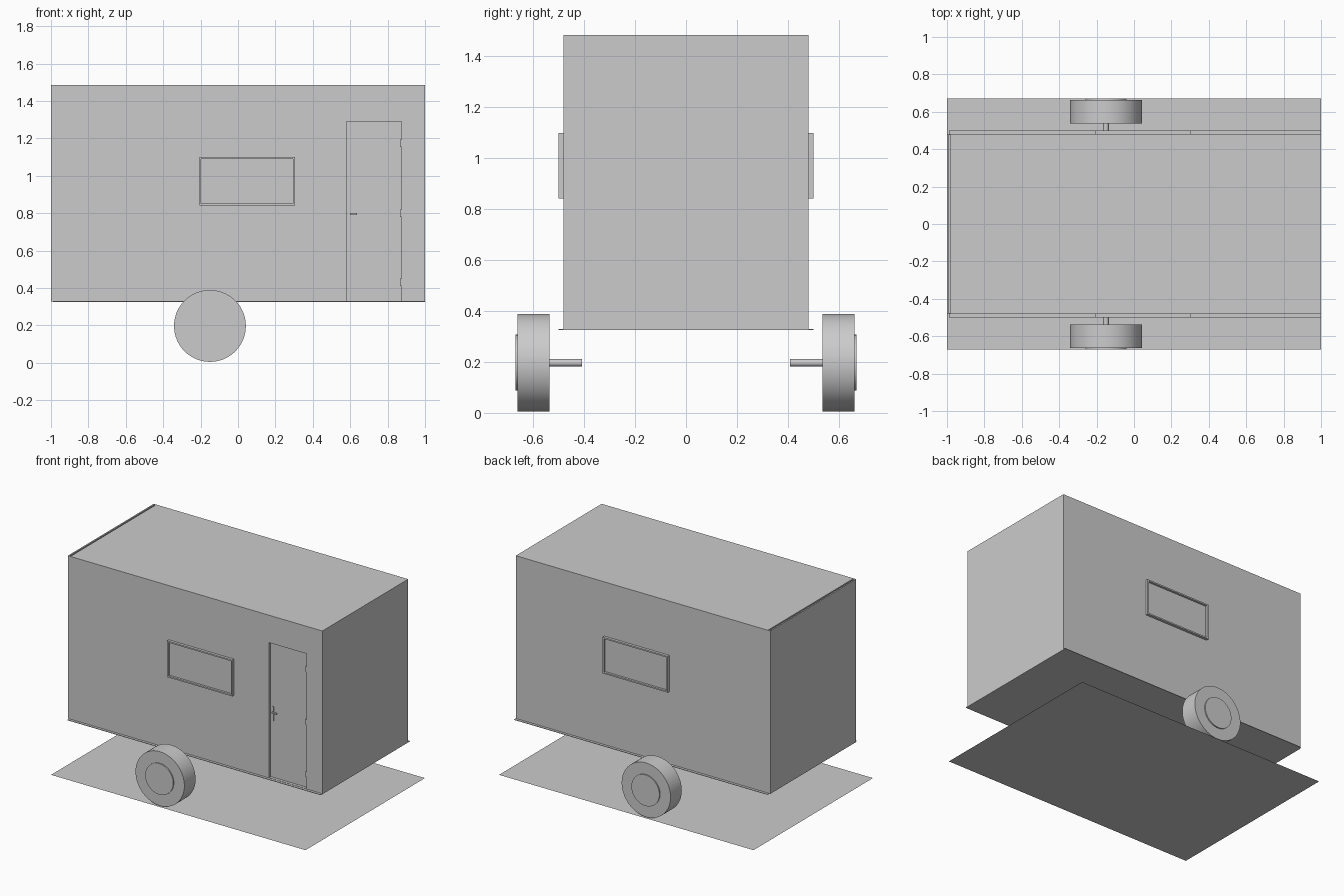
import bpy, math

if "Cube" in bpy.data.objects:
    bpy.data.objects.remove(bpy.data.objects["Cube"])

grey = bpy.data.materials.new("plain_grey")
grey.use_nodes = True
GREY = (0.6, 0.6, 0.6, 1)
grey.diffuse_color = GREY
grey.node_tree.nodes["Principled BSDF"].inputs["Base Color"].default_value = GREY


def box(name, low, high):
    """Box between two opposite corners."""
    centre = [(a + b) / 2 for a, b in zip(low, high)]
    bpy.ops.mesh.primitive_cube_add(size=1, location=centre)
    ob = bpy.context.object
    ob.name = name
    ob.scale = [b - a for a, b in zip(low, high)]
    bpy.ops.object.transform_apply(location=False, rotation=False, scale=True)
    ob.data.materials.append(grey)
    return ob


def disc(name, radius, x, z, y0, y1, bevel=0):
    """Cylinder lying along y."""
    bpy.ops.mesh.primitive_cylinder_add(
        vertices=64, radius=radius, depth=abs(y1 - y0),
        location=(x, (y0 + y1) / 2, z), rotation=(math.pi / 2, 0, 0))
    ob = bpy.context.object
    ob.name = name
    ob.data.materials.append(grey)
    bpy.ops.object.shade_smooth_by_angle()
    return ob


def cut(target, cutter):
    mod = target.modifiers.new("cut", "BOOLEAN")
    mod.operation = "DIFFERENCE"
    mod.solver = "EXACT"
    mod.object = cutter
    cutter.hide_render = True
    cutter.hide_set(True)


SIDE = 0.482
DOOR_Y = -SIDE + 0.02

# Ground sheet and trailer body
bpy.ops.mesh.primitive_plane_add(size=1)
ground = bpy.context.object
ground.name = "ground_sheet"
ground.scale = (2, 1.34, 1)
ground.data.materials.append(grey)

body = box("trailer_body", (-1, -SIDE, 0.328), (1, SIDE, 1.485))
box("floor_lip", (-0.99, -0.5, 0.325), (1, 0.5, 0.329))

# Gap between the end panel and the roof, and the door recess
cut(body, box("roof_gap_cutter", (-0.99, -0.475, 1.4), (-0.98, 0.475, 1.6)))
cut(body, box("door_cutter", (0.58, -0.6, 0.331), (0.874, DOOR_Y, 1.29)))

# Door hinges and handle, sitting inside the recess
for i, z in enumerate((0.43, 0.8, 1.175)):
    box(f"door_hinge_{i + 1}", (0.866, DOOR_Y - 0.015, z - 0.02),
        (0.876, DOOR_Y, z + 0.02))
box("handle_plate", (0.596, DOOR_Y - 0.005, 0.735), (0.606, DOOR_Y, 0.835))
box("handle_lever", (0.598, DOOR_Y - 0.015, 0.79), (0.635, DOOR_Y - 0.008, 0.8))
box("handle_stem", (0.598, DOOR_Y - 0.015, 0.79), (0.605, DOOR_Y, 0.8))

for side, s in (("right", -1), ("left", 1)):
    # Window frame: a thin raised ring
    y0, y1 = sorted((s * (SIDE - 0.004), s * 0.501))
    frame = box(f"window_frame_{side}", (-0.207, y0, 0.842), (0.305, y1, 1.1))
    p0, p1 = sorted((s * 0.486, s * 0.6))
    cut(frame, box(f"window_cutter_{side}", (-0.197, p0, 0.852),
                   (0.295, p1, 1.09)))
    # Wheel, hub cap and stub axle
    disc(f"wheel_{side}", 0.192, -0.15, 0.197, s * 0.536, s * 0.662)
    disc(f"hub_cap_{side}", 0.11, -0.15, 0.197, s * 0.65, s * 0.67)
    disc(f"axle_{side}", 0.015, -0.15, 0.197, s * 0.408, s * 0.54)
